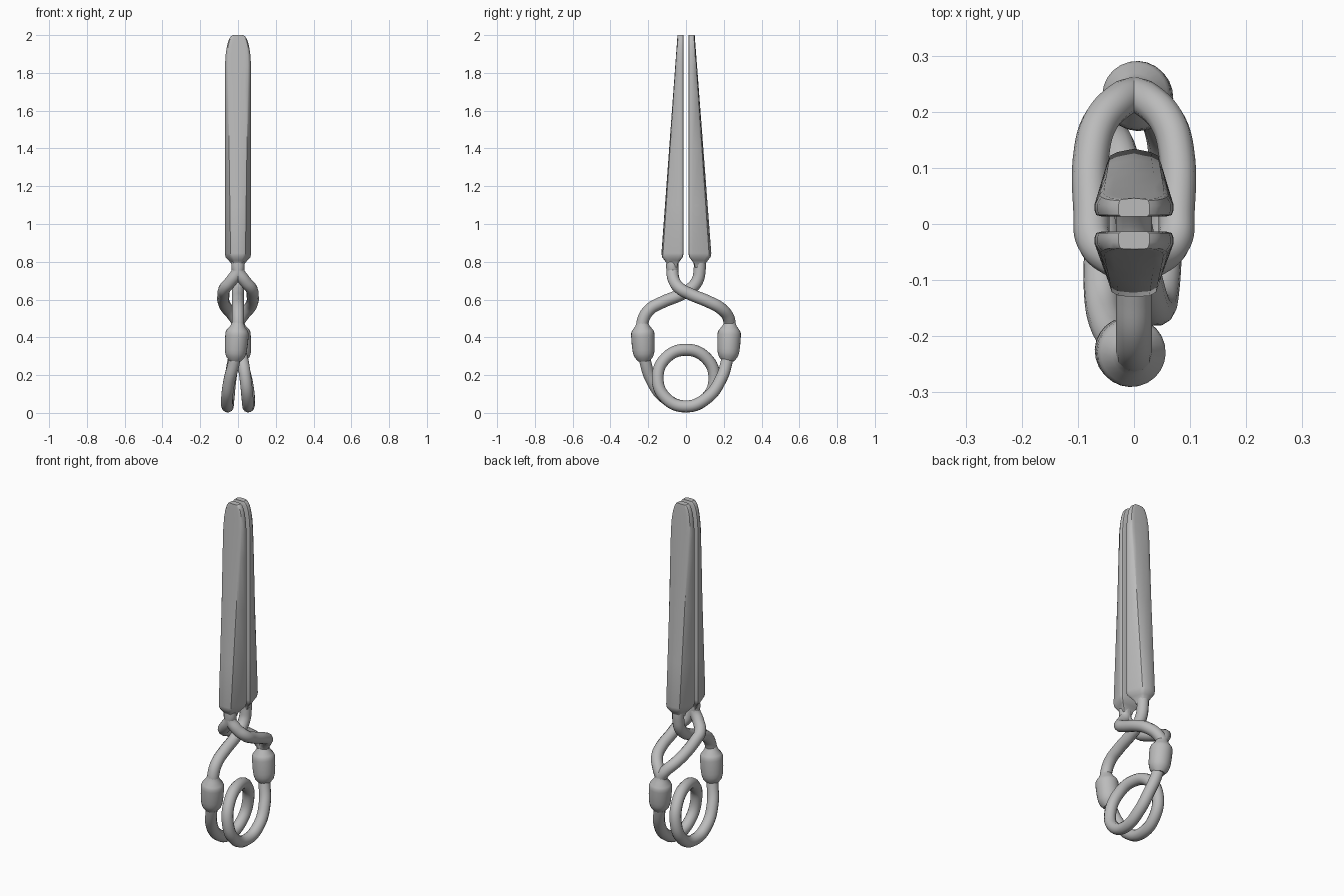
import bpy, bmesh, math
from mathutils import Vector

cube = bpy.data.objects.get("Cube")
if cube:
    bpy.data.objects.remove(cube, do_unlink=True)

steel = bpy.data.materials.new("grey_metal")
steel.use_nodes = True
GREY = (0.5, 0.5, 0.5, 1)
steel.diffuse_color = GREY
steel.node_tree.nodes["Principled BSDF"].inputs["Base Color"].default_value = GREY
WIRE = 0.032
MID = 0.072   # distance of each blade axis from the centre plane
GAP = 0.013   # inner face of each blade


def add_object(name, mesh):
    obj = bpy.data.objects.new(name, mesh)
    bpy.context.collection.objects.link(obj)
    mesh.materials.clear()
    mesh.materials.append(steel)
    bpy.ops.object.select_all(action='DESELECT')
    bpy.context.view_layer.objects.active = obj
    obj.select_set(True)
    bpy.ops.object.shade_smooth_by_angle(angle=math.radians(35))
    return obj


def wire(name, points):
    """Round wire swept along a smooth path."""
    curve = bpy.data.curves.new(name + "_path", 'CURVE')
    curve.dimensions = '3D'
    curve.bevel_depth = WIRE
    curve.bevel_resolution = 4
    curve.resolution_u = 8
    curve.use_fill_caps = True
    spline = curve.splines.new('BEZIER')
    spline.bezier_points.add(len(points) - 1)
    for bp, p in zip(spline.bezier_points, points):
        bp.co = p
        bp.handle_left_type = bp.handle_right_type = 'AUTO'
    temp = bpy.data.objects.new(name + "_temp", curve)
    bpy.context.collection.objects.link(temp)
    graph = bpy.context.evaluated_depsgraph_get()
    mesh = bpy.data.meshes.new_from_object(temp.evaluated_get(graph))
    bpy.data.objects.remove(temp, do_unlink=True)
    add_object(name, mesh)


def loft(name, rings):
    """Skin a list of equal-length point rings and cap both ends."""
    bm = bmesh.new()
    loops = [[bm.verts.new(p) for p in ring] for ring in rings]
    n = len(loops[0])
    for a, b in zip(loops, loops[1:]):
        for i in range(n):
            j = (i + 1) % n
            bm.faces.new((a[i], a[j], b[j], b[i]))
    bm.faces.new(loops[0][::-1])
    bm.faces.new(loops[-1])
    bmesh.ops.recalc_face_normals(bm, faces=bm.faces)
    mesh = bpy.data.meshes.new(name)
    bm.to_mesh(mesh)
    bm.free()
    add_object(name, mesh)


def blade_ring(z, w, depth, side, crown, scale=1.0):
    """Section with a rounded inner lip, sloping sides and a narrower back."""
    lip = min(0.036, GAP + 0.6 * (depth - GAP))
    t = (depth - GAP) / 0.117
    back = w * (1 - (0.36 - 0.06 * crown) * t)
    half = [(w * 0.8, GAP), (w * 0.96, GAP + 0.003), (w, GAP + 0.01), (w, lip),
            (back, lip + 0.74 * (depth - lip)),
            (back * 0.88, lip + 0.91 * (depth - lip)),
            (back * 0.62, depth - 0.002 * t)]
    pts = half + [(0, depth + 0.004 * crown * t)] + [(-x, y) for x, y in half[::-1]]
    return [Vector((x * scale, side * (MID + (y - MID) * scale), z)) for x, y in pts]


def blade(name, side, crown):
    rings = [blade_ring(z, 0.07, 0.13, side, crown, s)
             for z, s in ((0.77, 0.42), (0.79, 0.5), (0.808, 0.72), (0.825, 0.94), (0.845, 1))]
    for z, w in ((1.1, 0.07), (1.4, 0.07), (1.7, 0.07), (1.84, 0.069), (1.9, 0.065),
                 (1.945, 0.058), (1.975, 0.049), (1.992, 0.039), (2.0, 0.028)):
        depth = 0.13 - 0.085 * (z - 0.845) / 1.155
        rings.append(blade_ring(z, w, depth, side, crown))
    loft(name, rings)


def ferrule(name, side):
    """Turned sleeve on a slightly tilted axis."""
    top = Vector((0, side * 0.232, 0.48))
    bottom = Vector((side * 0.016, side * 0.222, 0.275))
    turn = (bottom - top).to_track_quat('Z', 'Y')
    length = (bottom - top).length
    profile = ((0, 0.03), (0.1, 0.038), (0.21, 0.056), (0.27, 0.061), (0.34, 0.062),
               (0.55, 0.061), (0.7, 0.059), (0.8, 0.056), (0.9, 0.049), (1, 0.032))
    rings = []
    for t, r in profile:
        rings.append([top + turn @ Vector((r * math.cos(a), r * math.sin(a), t * length))
                      for a in (math.tau * i / 24 for i in range(24))])
    loft(name, rings)


# Flat jaws and wire sleeves
blade("front_blade", -1, 0)
blade("back_blade", 1, 1)
ferrule("front_sleeve", -1)
ferrule("back_sleeve", 1)

# Single arm passing from the back blade to the front sleeve
wire("single_arm", [(0, MID, 0.82), (0, MID, 0.755), (0, 0.06, 0.7), (0, 0.022, 0.655),
                    (0, -0.03, 0.625), (0, -0.125, 0.586), (0, -0.195, 0.545),
                    (0, -0.229, 0.485), (0, -0.23, 0.42)])

# Split arm: two strands that enclose the single arm
for label, s in (("left", 1), ("right", -1)):
    wire(label + "_split_arm", [(0, -MID, 0.82), (0, -MID, 0.755), (s * 0.035, -0.063, 0.7),
                                (s * 0.071, -0.03, 0.657), (s * 0.076, 0.02, 0.63),
                                (s * 0.076, 0.125, 0.586), (s * 0.06, 0.182, 0.555),
                                (s * 0.022, 0.222, 0.51), (0, 0.231, 0.47), (0, 0.23, 0.42)])

# Coiled spring: half a path, then the same half turned about z
half = [(-0.01, -0.225, 0.34), (-0.022, -0.214, 0.265), (-0.045, -0.183, 0.175),
        (-0.058, -0.115, 0.082), (-0.055, 0, 0.034), (-0.05, 0.107, 0.078),
        (-0.039, 0.15, 0.185), (-0.021, 0.107, 0.29)]
wire("spring_coil", half + [(0, 0, 0.334)] + [(-x, -y, z) for x, y, z in half[::-1]])
